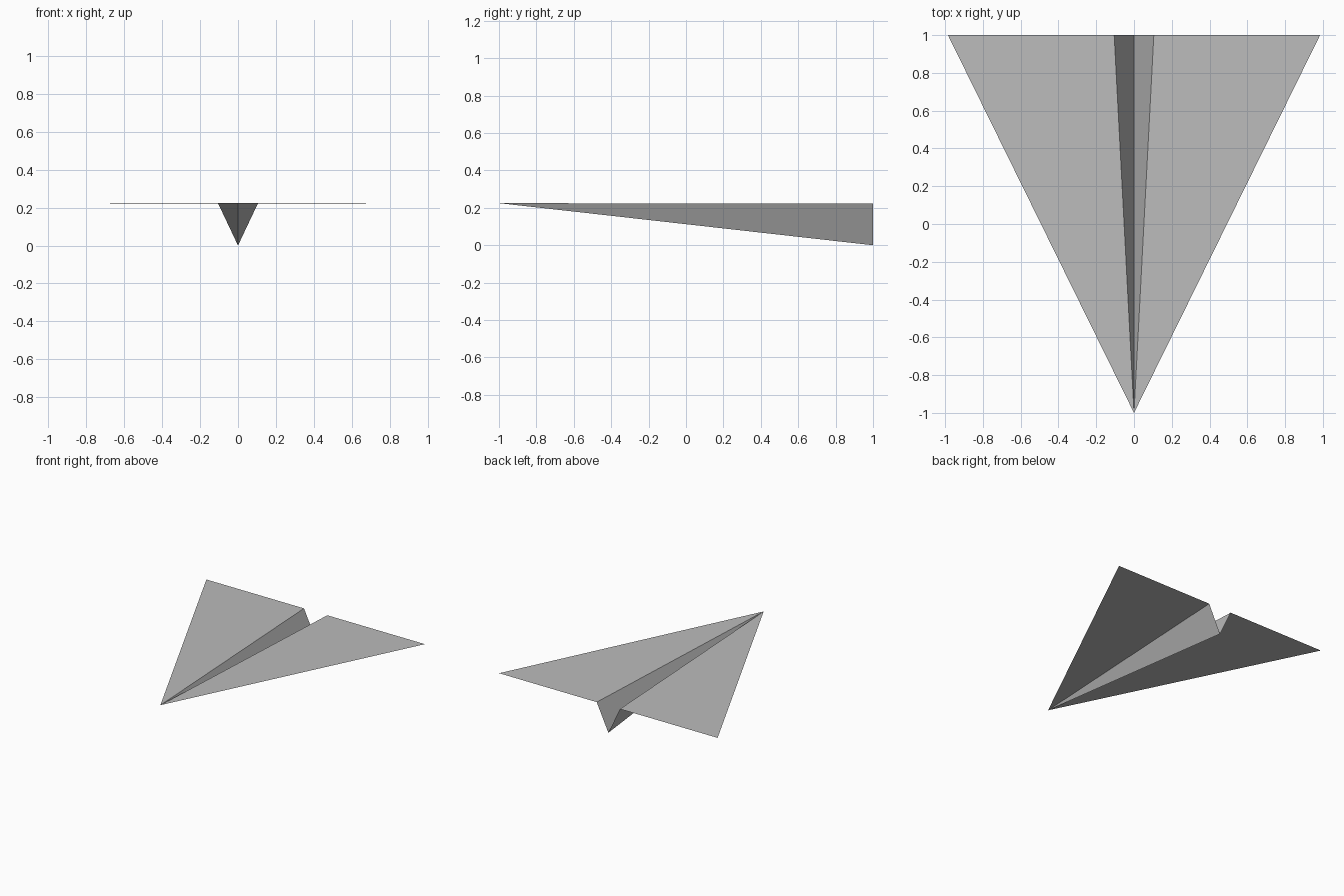
import bpy, bmesh

if "Cube" in bpy.data.objects:
    bpy.data.objects.remove(bpy.data.objects["Cube"])

# Folded paper dart: flat wings meeting a V-shaped keel, all from the nose
paper = bpy.data.materials.new("grey paper")
paper.diffuse_color = (0.5, 0.5, 0.5, 1)
paper.use_nodes = True
paper.node_tree.nodes["Principled BSDF"].inputs["Base Color"].default_value = paper.diffuse_color

NOSE = (0, -1, 0.225)
WING_Z = 0.222


def sheet(name, a, b):
    """One triangular paper panel from the nose to two rear points."""
    bm = bmesh.new()
    bm.faces.new([bm.verts.new(p) for p in (NOSE, a, b)])
    mesh = bpy.data.meshes.new(name)
    bm.to_mesh(mesh)
    bm.free()
    mesh.materials.append(paper)
    obj = bpy.data.objects.new(name, mesh)
    bpy.context.collection.objects.link(obj)


for side, s in (("left", -1), ("right", 1)):
    tip, fold, keel = (s * 0.985, 1, WING_Z), (s * 0.105, 1, WING_Z), (0, 1, 0)
    # Wing and keel panels, wound so the normals face up
    wing = (tip, fold) if s > 0 else (fold, tip)
    wall = (fold, keel) if s > 0 else (keel, fold)
    sheet(side + "_wing", *wing)
    sheet(side + "_keel", *wall)
